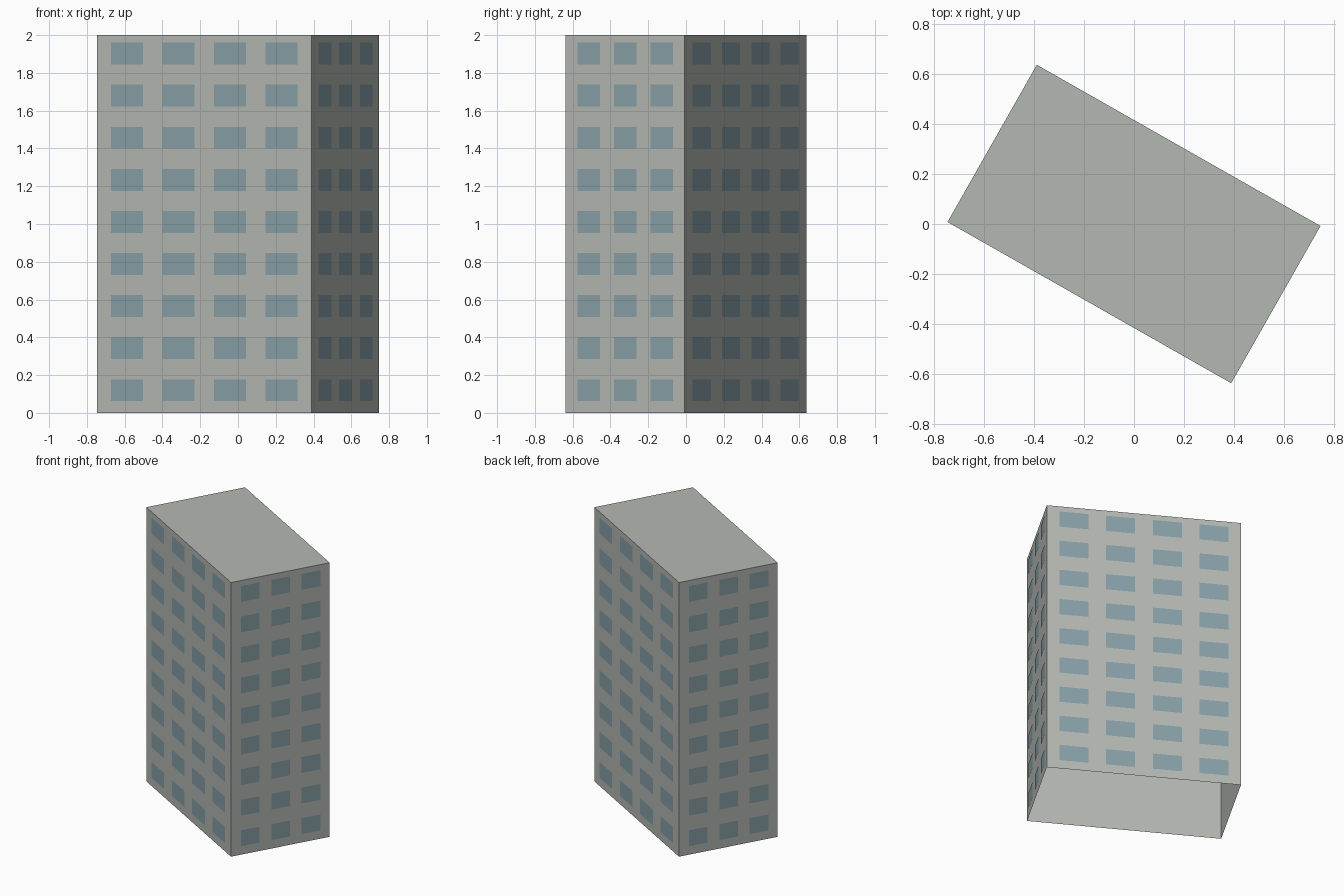
import bpy
import bmesh
import math
from mathutils import Matrix, Vector

LENGTH, DEPTH, HEIGHT = 1.305, 0.723, 2.0
TURN = Matrix.Rotation(math.radians(-29.6), 4, 'Z')
ROWS, ROW_START, ROW_PITCH, WINDOW_HEIGHT = 9, 0.062, 0.2228, 0.116

if "Cube" in bpy.data.objects:
    bpy.data.objects.remove(bpy.data.objects["Cube"], do_unlink=True)


def make_material(name, rgb):
    mat = bpy.data.materials.new(name)
    mat.use_nodes = True
    mat.diffuse_color = (*rgb, 1)
    mat.node_tree.nodes["Principled BSDF"].inputs["Base Color"].default_value = (*rgb, 1)
    return mat


def make_object(name, bm, mat):
    mesh = bpy.data.meshes.new(name)
    bm.transform(TURN)
    bm.to_mesh(mesh)
    bm.free()
    mesh.materials.append(mat)
    obj = bpy.data.objects.new(name, mesh)
    bpy.context.collection.objects.link(obj)
    return obj


concrete = make_material("grey concrete", (0.456, 0.479, 0.445))
glass = make_material("blue grey glass", (0.242, 0.352, 0.392))

# Tower shell: a turned box, hollow and open underneath
bm = bmesh.new()
bmesh.ops.create_cube(bm, size=1)
bm.transform(Matrix.Translation((0, 0, HEIGHT / 2)) @ Matrix.Diagonal((LENGTH, DEPTH, HEIGHT, 1)))
floor = [f for f in bm.faces if f.normal.z < -0.5]
bmesh.ops.delete(bm, geom=floor, context='FACES_ONLY')
make_object("tower_walls", bm, concrete)


def add_windows(name, angle, width, distance, columns, start, pitch, share):
    """Grid of flat panes just proud of one wall; sizes across are shares of its width."""
    bm = bmesh.new()
    spin = Matrix.Rotation(math.radians(angle), 4, 'Z')
    y = -distance - 0.002
    for row in range(ROWS):
        low = ROW_START + row * ROW_PITCH
        high = low + WINDOW_HEIGHT
        for col in range(columns):
            left = (start + col * pitch - 0.5) * width
            right = left + share * width
            corners = [(left, low), (right, low), (right, high), (left, high)]
            bm.faces.new([bm.verts.new(spin @ Vector((x, y, z))) for x, z in corners])
    make_object(name, bm, glass)


# Four columns on the long walls, three on the short ones
for name, angle in (("front_windows", 0), ("back_windows", 180)):
    add_windows(name, angle, LENGTH, DEPTH / 2, 4, 0.065, 0.2405, 0.149)
for name, angle in (("left_windows", 90), ("right_windows", 270)):
    add_windows(name, angle, DEPTH, LENGTH / 2, 3, 0.1, 0.307, 0.19)
